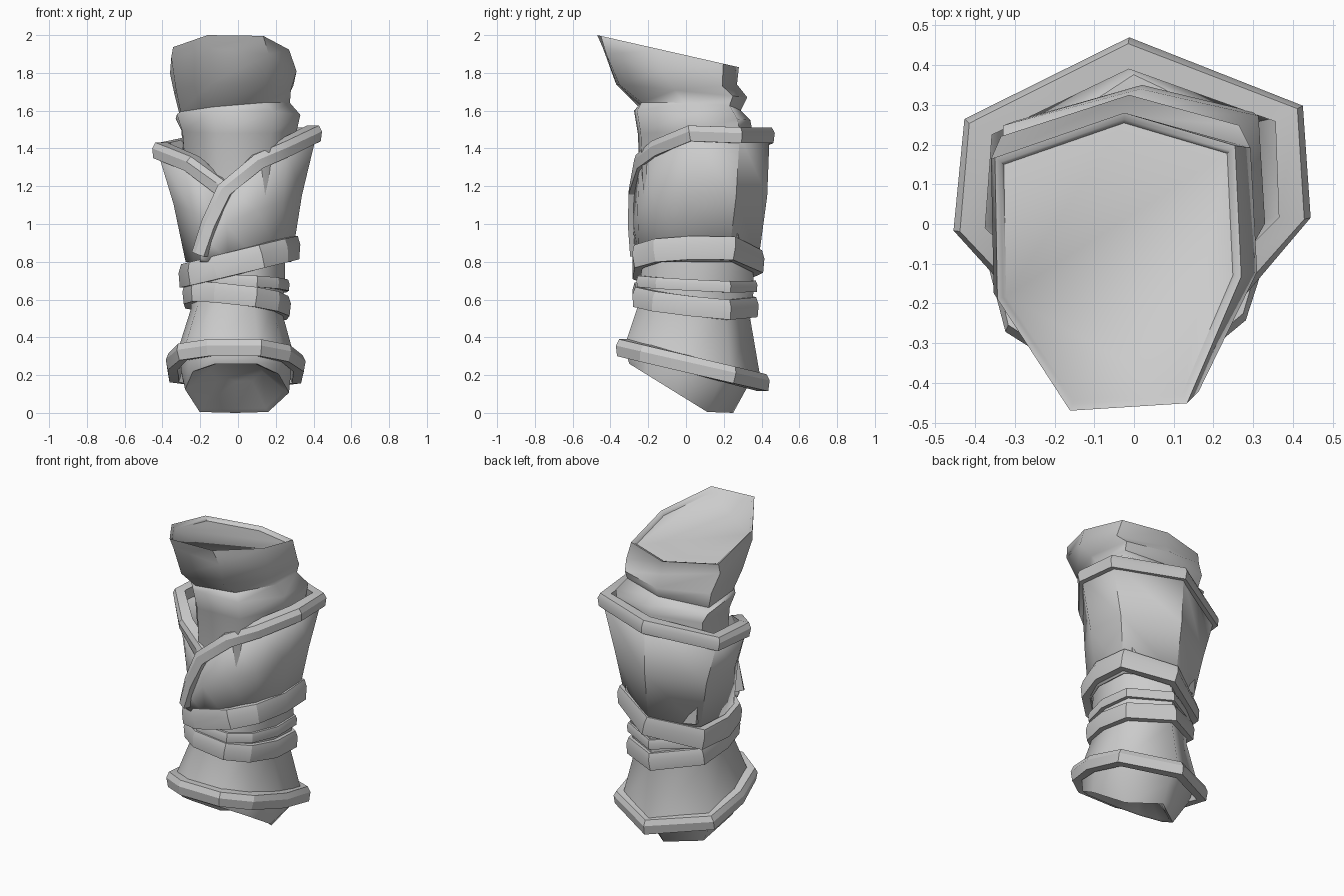
import bpy, bmesh, math
from mathutils import Vector

cube = bpy.data.objects.get("Cube")
if cube:
    bpy.data.objects.remove(cube)

grey = bpy.data.materials.new("plain_grey")
grey.use_nodes = True
GREY = (0.6, 0.6, 0.6, 1)
grey.diffuse_color = GREY
grey.node_tree.nodes["Principled BSDF"].inputs["Base Color"].default_value = GREY

# cross-sections in a unit box: narrow front, rounded front, and tapered back
NARROW = [(-1, .7), (.05, 1), (.95, .78), (1, -.1), (.56, -.95), (-.39, -1), (-.98, -.25)]
WIDE = [(-.96, .5), (.02, 1), (.95, .56), (1, -.1), (.8, -.68), (.38, -1),
        (-.42, -1), (-.85, -.76), (-1, -.2)]
TAPERED = [(-.72, .5), (-.03, 1), (.6, .5)] + WIDE[3:]


def make(name, verts, faces, angle):
    bm = bmesh.new()
    vs = [bm.verts.new(v) for v in verts]
    for f in faces:
        bm.faces.new([vs[i] for i in f])
    bmesh.ops.recalc_face_normals(bm, faces=bm.faces)
    mesh = bpy.data.meshes.new(name)
    bm.to_mesh(mesh)
    bm.free()
    mesh.materials.append(grey)
    obj = bpy.data.objects.new(name, mesh)
    bpy.context.collection.objects.link(obj)
    bpy.ops.object.select_all(action='DESELECT')
    obj.select_set(True)
    bpy.context.view_layer.objects.active = obj
    bpy.ops.object.shade_smooth_by_angle(angle=math.radians(angle))
    return obj


def ring(shape, x0, x1, y0, y1, zf, zb, roll=0):
    """Cross-section fitted to a box, sloping from front to back and side to side."""
    return [Vector(((x0 + x1) / 2 + u * (x1 - x0) / 2, (y0 + y1) / 2 + v * (y1 - y0) / 2,
                    max(0, zf + (zb - zf) * (v + 1) / 2 + roll * u))) for u, v in shape]


def bridge(rows, closed):
    n = len(rows[0])
    return [(r * n + i, r * n + (i + 1) % n, (r + 1) * n + (i + 1) % n, (r + 1) * n + i)
            for r in range(len(rows) - 1) for i in range(n if closed else n - 1)]


def loft(name, rows, cap=None):
    n = len(rows[0])
    faces = bridge(rows, True)
    if cap is not None:
        faces.append([cap * n + i for i in range(n)])
    return make(name, [v for row in rows for v in row], faces, 60)


def inset(row, scale, shift):
    mid = sum(row, Vector()) / len(row)
    return [mid + (v - mid) * scale + Vector(shift) for v in row]


def trim(name, path, half, depth, closed=True):
    """Raised strip with a sloped upper edge that follows a path around the sleeve."""
    n = len(path)
    section = [(-.045, half), (depth * .55, half), (depth, half * .25),
               (depth * .8, -half), (-.025, -half)]
    verts, faces, k = [], [], len(section)
    for i, p in enumerate(path):
        a = path[(i - 1) % n] if closed else path[max(i - 1, 0)]
        b = path[(i + 1) % n] if closed else path[min(i + 1, n - 1)]
        along = (b - a).normalized()
        out = Vector((p.x, p.y - .05, 0)).normalized()
        up = out.cross(along).normalized()
        if up.z < 0:
            up = -up
        verts += [p + out * o + up * h for o, h in section]
    for i in range(n if closed else n - 1):
        j = (i + 1) % n
        faces += [(i * k + s, i * k + (s + 1) % k, j * k + (s + 1) % k, j * k + s) for s in range(k)]
    if not closed:
        faces += [list(range(k)), [(n - 1) * k + s for s in range(k)]]
    return make(name, verts, faces, 30)


# flared collar with a shallow recessed lid, running into the folded cloth below
rim = ring(NARROW, -.35, .27, -.47, .28, 2.0, 1.83)
loft("collar_and_folds", [
    inset(rim, .93, (0, 0, -.025)),
    inset(rim, .955, (0, 0, -.008)),
    rim,
    ring(NARROW, -.36, .31, -.44, .27, 1.92, 1.74, -.03),
    ring(NARROW, -.335, .28, -.37, .325, 1.74, 1.67),
    ring(NARROW, -.31, .275, -.25, .29, 1.63, 1.6, .025),
    ring(NARROW, -.33, .33, -.275, .34, 1.6, 1.55),
    ring(NARROW, -.3, .31, -.255, .35, 1.48, 1.5),
    ring(NARROW, -.27, .26, -.24, .33, 1.15, 1.1),
    ring(NARROW, -.25, .25, -.22, .34, .84, .82)], cap=0)

# lower sleeve flaring toward its hem
loft("lower_sleeve", [
    ring(WIDE, -.24, .25, -.225, .35, .86, .84),
    ring(WIDE, -.25, .25, -.24, .36, .71, .66),
    ring(WIDE, -.25, .23, -.25, .34, .58, .5),
    ring(WIDE, -.34, .31, -.33, .40, .34, .15)])

# end piece below the hem with a hollow opening that faces forward and down
mouth = ring(TAPERED, -.28, .27, -.3, .25, .26, -.08)
loft("end_piece", [
    ring(WIDE, -.31, .29, -.3, .36, .38, .2),
    ring(WIDE, -.3, .28, -.31, .31, .29, .11),
    mouth,
    inset(mouth, .92, (0, 0, .01)),
    inset(mouth, .5, (0, .04, .1))], cap=4)

# wrapped outer cuff: upper edge of the overlapping flaps and foot of each column
edge = [Vector(p) for p in [
    (-.2, -.25, .84), (-.15, -.265, 1.0), (-.07, -.27, 1.18), (.1, -.24, 1.33),
    (.25, -.16, 1.4), (.41, .02, 1.48), (.395, .28, 1.47), (-.01, .435, 1.47),
    (-.395, .25, 1.39), (-.42, -.01, 1.39), (-.25, -.19, 1.32), (-.06, -.245, 1.17)]]
foot = [(-.2, -.235), (-.15, -.25), (-.05, -.25), (.1, -.24), (.22, -.14), (.275, 0),
        (.26, .22), (0, .375), (-.255, .22), (-.27, 0), (-.23, -.15), (-.12, -.225)]
rows = [edge, [], []]
for p, (fx, fy) in zip(edge, foot):
    base = Vector((fx, fy, .8))
    mid = p.lerp(base, .48)
    if abs(mid.x) > .25:
        mid.x *= .96
    mid.y *= 1.04
    rows[1].append(mid)
    rows[2].append(base)
cuff = make("outer_cuff", [v for row in rows for v in row], bridge(rows, False), 50)
wall = cuff.modifiers.new("wall", 'SOLIDIFY')
wall.thickness = .015
wall.offset = 0
trim("cuff_border", edge, .042, .035, closed=False)

# two tilted straps with a thin wrap between them, and the hem band
trim("upper_strap", ring(WIDE, -.285, .3, -.255, .385, .8, .8, .075), .062, .03)
trim("inner_wrap", ring(WIDE, -.255, .255, -.245, .36, .7, .67, -.01), .03, .018)
trim("lower_strap", ring(WIDE, -.265, .25, -.255, .355, .625, .56, -.03), .053, .03)
trim("hem_band", ring(WIDE, -.345, .32, -.335, .405, .345, .16), .045, .038)
